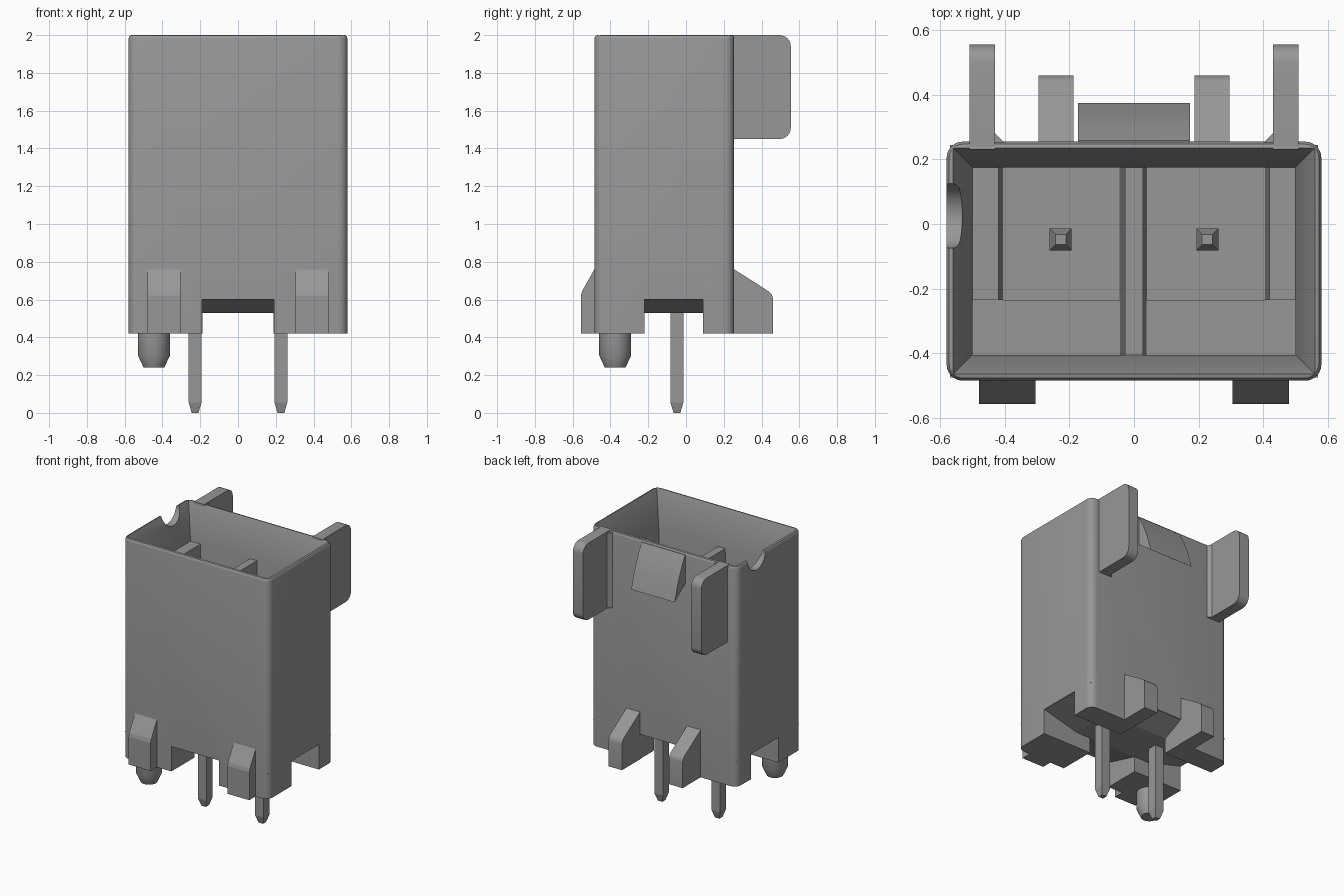
import bpy, bmesh, math

if "Cube" in bpy.data.objects:
    bpy.data.objects.remove(bpy.data.objects["Cube"])

grey = bpy.data.materials.new("mid_grey")
grey.diffuse_color = (0.31, 0.31, 0.31, 1)
grey.use_nodes = True
grey.node_tree.nodes["Principled BSDF"].inputs["Base Color"].default_value = grey.diffuse_color


def loft(name, rings):
    """Skin a stack of equal-length point rings and cap both ends."""
    bm = bmesh.new()
    vs = [[bm.verts.new(p) for p in r] for r in rings]
    n = len(vs[0])
    for a, b in zip(vs, vs[1:]):
        for i in range(n):
            j = (i + 1) % n
            bm.faces.new((a[i], a[j], b[j], b[i]))
    bm.faces.new(vs[0])
    bm.faces.new(vs[-1])
    bmesh.ops.recalc_face_normals(bm, faces=bm.faces)
    me = bpy.data.meshes.new(name)
    bm.to_mesh(me)
    bm.free()
    ob = bpy.data.objects.new(name, me)
    me.materials.append(grey)
    bpy.context.collection.objects.link(ob)
    return ob


def rect(x0, x1, y0, y1, z):
    return [(x0, y0, z), (x1, y0, z), (x1, y1, z), (x0, y1, z)]


def box(name, x0, x1, y0, y1, z0, z1):
    return loft(name, [rect(x0, x1, y0, y1, z0), rect(x0, x1, y0, y1, z1)])


def square(c, h, z):
    return rect(c[0] - h, c[0] + h, c[1] - h, c[1] + h, z)


def circle(c, r, z, n=32):
    return [(c[0] + r * math.cos(2 * math.pi * i / n),
             c[1] + r * math.sin(2 * math.pi * i / n), z) for i in range(n)]


def side_profile(name, x0, x1, pts):
    """Extrude a (y, z) outline along x."""
    return loft(name, [[(x, y, z) for y, z in pts] for x in (x0, x1)])


def arc(cy, cz, r, a0, a1, n=6):
    return [(cy + r * math.cos(math.radians(a0 + (a1 - a0) * i / n)),
             cz + r * math.sin(math.radians(a0 + (a1 - a0) * i / n))) for i in range(n + 1)]


def smooth(ob, angle=30):
    bpy.ops.object.select_all(action='DESELECT')
    ob.select_set(True)
    bpy.context.view_layer.objects.active = ob
    bpy.ops.object.shade_smooth_by_angle(angle=math.radians(angle))


def body_ring(z, inset):
    r = 0.05 - inset
    pts = []
    for cx, cy, a in ((0.53, 0.205, 0), (-0.53, 0.205, 90), (-0.53, -0.435, 180), (0.53, -0.435, 270)):
        pts += arc(cx, cy, r, a, a + 90)
    return [(x, y, z) for x, y in pts]


# Housing shell with rounded corners and rounded top rim
body = loft("housing", [body_ring(0.42, 0), body_ring(1.98, 0), body_ring(1.989, 0.0025),
                        body_ring(1.997, 0.008), body_ring(2.0, 0.016)])


def pocket(d, z):
    return rect(-0.5 - d, 0.5 + d, -0.405 - d, 0.175 + d, z)


# Cutters: pocket, rim notch, and crossing channels underneath
cutters = [
    loft("pocket_cutter", [pocket(0, 0.75), pocket(0, 1.74), pocket(0.04, 1.945),
                           pocket(0.06, 2.0), pocket(0.064, 2.01)]),
    side_profile("notch_cutter", -0.7, -0.45, arc(0.025, 2.0, 0.1, 0, 345, 23)),
    box("channel_cutter_y", -0.19, 0.19, -0.8, 0.8, 0.3, 0.6),
    box("channel_cutter_x", -0.8, 0.8, -0.22, 0.09, 0.3, 0.6),
]
bpy.context.view_layer.objects.active = body
for c in cutters:
    c.hide_render = True
    m = body.modifiers.new("cut", 'BOOLEAN')
    m.operation, m.solver, m.object = 'DIFFERENCE', 'EXACT', c
    bpy.ops.object.modifier_apply(modifier=m.name)
for c in cutters:
    bpy.data.objects.remove(c)
smooth(body)

# Sloped underside between the four feet
loft("sloped_underside", [rect(-0.57, 0.57, -0.475, 0.245, 0.601),
                          rect(-0.3, 0.3, -0.22, 0.09, 0.53)])

# Pocket ribs and floor ledge
loft("centre_rib", [rect(-0.045, 0.04, -0.41, 0.18, 0.74), rect(-0.028, 0.028, -0.41, 0.18, 1.74)])
box("floor_ledge", -0.5, 0.5, -0.41, -0.235, 0.74, 0.8)

for s, side in ((-1, "left"), (1, "right")):
    a, b = sorted((s * 0.51, s * 0.405)), sorted((s * 0.51, s * 0.42))
    loft(side + "_pocket_rib", [rect(*a, -0.235, 0.18, 0.74), rect(*b, -0.235, 0.18, 1.74)])

    # Square contact pin, tapered at both ends
    c = (s * 0.227, -0.048)
    loft(side + "_pin", [square(c, 0.018, 0), square(c, 0.034, 0.055),
                         square(c, 0.034, 1.4), square(c, 0.016, 1.46)])

    # Front foot clip
    side_profile(side + "_front_clip", s * 0.305, s * 0.48,
                 [(-0.47, 0.42), (-0.557, 0.42), (-0.557, 0.62), (-0.55, 0.645), (-0.485, 0.76), (-0.47, 0.76)])

    # Rear bracing foot
    smooth(side_profile(side + "_rear_brace", s * 0.187, s * 0.295,
                        [(0.24, 0.42), (0.46, 0.42), (0.46, 0.605), (0.455, 0.625),
                         (0.44, 0.642), (0.255, 0.76), (0.24, 0.76)]))

    # Upright guide wing with rounded corners
    smooth(side_profile(side + "_wing", s * 0.43, s * 0.51,
                        [(0.23, 1.45)] + arc(0.495, 1.51, 0.06, -90, 0)
                        + arc(0.495, 1.94, 0.06, 0, 90) + [(0.23, 2.0)]))
    # Gusset at the wing root
    tri = [(s * 0.395, 0.245), (s * 0.435, 0.245), (s * 0.435, 0.285)]
    loft(side + "_wing_gusset", [[(x, y, z) for x, y in tri] for z in (1.45, 1.99)])

# Locking ramp on the back
smooth(side_profile("lock_ramp", -0.173, 0.173,
                    [(0.24, 1.985), (0.258, 1.985), (0.298, 1.91), (0.34, 1.81),
                     (0.375, 1.69), (0.255, 1.78), (0.24, 1.78)]))

# Locating peg under the front left foot
p = (-0.445, -0.375)
smooth(loft("locating_peg", [circle(p, 0.055, 0.24), circle(p, 0.085, 0.305), circle(p, 0.085, 0.43)]), 25)
